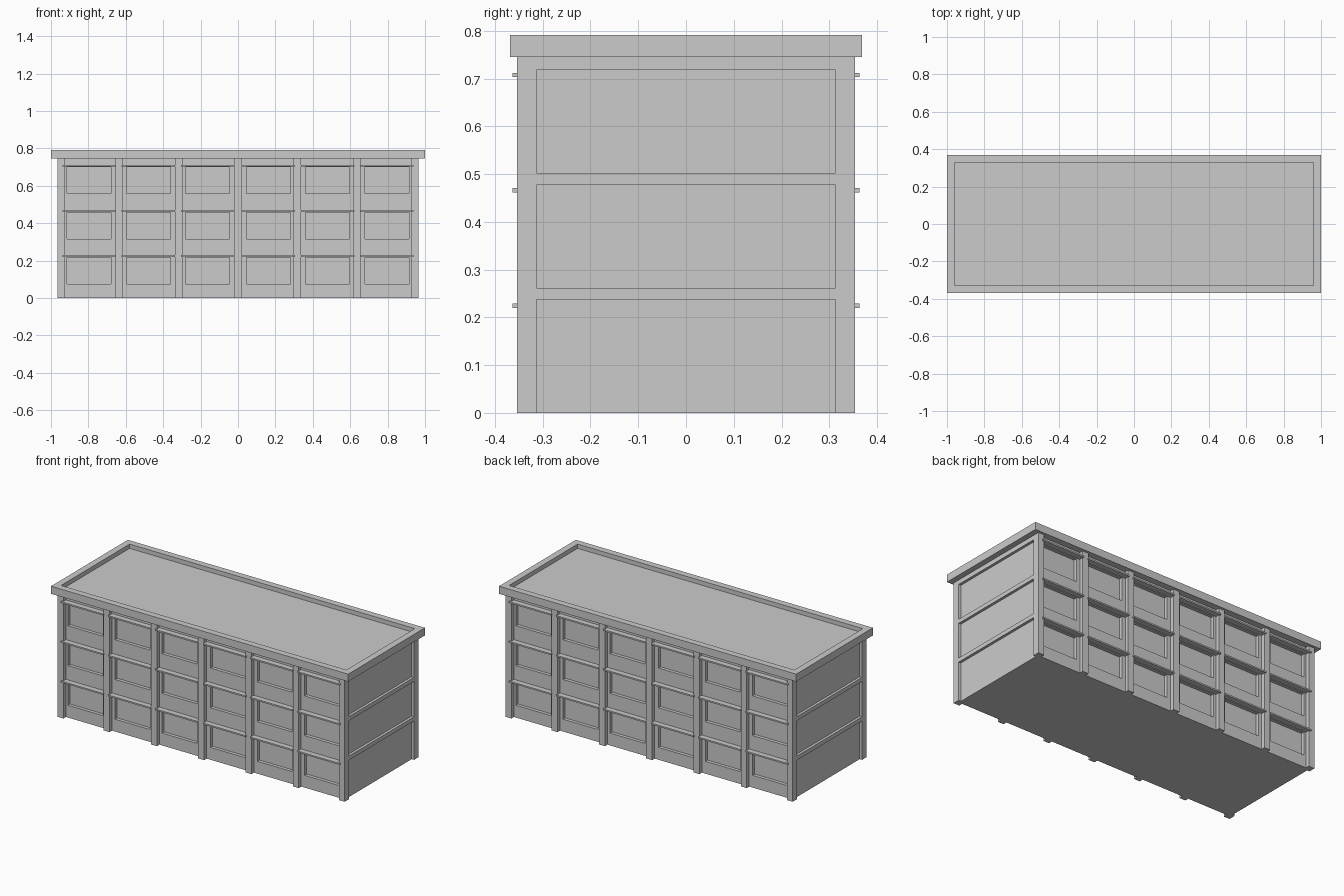
import bpy, bmesh
from mathutils import Matrix, Vector

if "Cube" in bpy.data.objects:
    bpy.data.objects.remove(bpy.data.objects["Cube"])


def boxes(name, ranges):
    """One object made of axis-aligned boxes (x0, x1, y0, y1, z0, z1)."""
    bm = bmesh.new()
    for x0, x1, y0, y1, z0, z1 in ranges:
        centre = Vector(((x0 + x1) / 2, (y0 + y1) / 2, (z0 + z1) / 2))
        size = Vector((abs(x1 - x0), abs(y1 - y0), abs(z1 - z0), 1))
        bmesh.ops.create_cube(bm, size=1, matrix=Matrix.Translation(centre) @ Matrix.Diagonal(size))
    mesh = bpy.data.meshes.new(name)
    bm.to_mesh(mesh)
    bm.free()
    ob = bpy.data.objects.new(name, mesh)
    bpy.context.collection.objects.link(ob)
    return ob


def carve(target, ranges):
    """Cut box-shaped recesses out of a part."""
    cutter = boxes("cutter", ranges)
    cutter.hide_render = True
    mod = target.modifiers.new("recess", 'BOOLEAN')
    mod.operation = 'DIFFERENCE'
    mod.solver = 'EXACT'
    mod.object = cutter
    bpy.context.view_layer.update()
    result = bpy.data.meshes.new_from_object(
        target.evaluated_get(bpy.context.evaluated_depsgraph_get()))
    target.modifiers.clear()
    target.data = result
    bpy.data.objects.remove(cutter)


WALL_X, WALL_Y = 0.95, 0.33       # wall planes
POST_X, POST_Y = 0.966, 0.354     # outer faces of the posts
ROOF_Z = 0.745
FLOORS = [0.0, 0.2415, 0.483]
POSTS = [-0.946, -0.6365, -0.318, 0, 0.318, 0.6365, 0.946]
BAYS = [-0.796, -0.479, -0.163, 0.163, 0.479, 0.796]

# Main body with recessed windows on front and back
body = boxes("building_body", [(-WALL_X, WALL_X, -WALL_Y, WALL_Y, 0, ROOF_Z)])
carve(body, [(x - 0.117, x + 0.117, s * (WALL_Y - 0.02), s * (WALL_Y + 0.05), f + 0.075, f + 0.216)
             for x in BAYS for f in FLOORS for s in (-1, 1)])

# Intermediate posts on both long sides
boxes("wall_posts", [(x - 0.02, x + 0.02, s * (WALL_Y - 0.005), s * POST_Y, 0, ROOF_Z)
                     for x in POSTS[1:-1] for s in (-1, 1)])

# Square corner posts
boxes("corner_posts", [(sx * 0.927, sx * POST_X, sy * 0.313, sy * POST_Y, 0, ROOF_Z)
                       for sx in (-1, 1) for sy in (-1, 1)])

# Horizontal bands framing the end panels, flush with the corner posts
boxes("end_bands", [(s * (WALL_X - 0.005), s * POST_X, -0.313, 0.313, z0, z1)
                    for s in (-1, 1)
                    for z0, z1 in ((0.237, 0.262), (0.477, 0.502), (0.718, ROOF_Z))])

# Ledges above each window
boxes("window_ledges", [(x - 0.143, x + 0.143, s * (WALL_Y - 0.005), s * 0.363, f + 0.22, f + 0.229)
                        for x in BAYS for f in FLOORS for s in (-1, 1)])

# Roof slab with a sunken deck inside a parapet
roof = boxes("roof", [(-1, 1, -0.369, 0.369, ROOF_Z, 0.791)])
carve(roof, [(-0.96, 0.96, -0.329, 0.329, 0.765, 0.85)])
